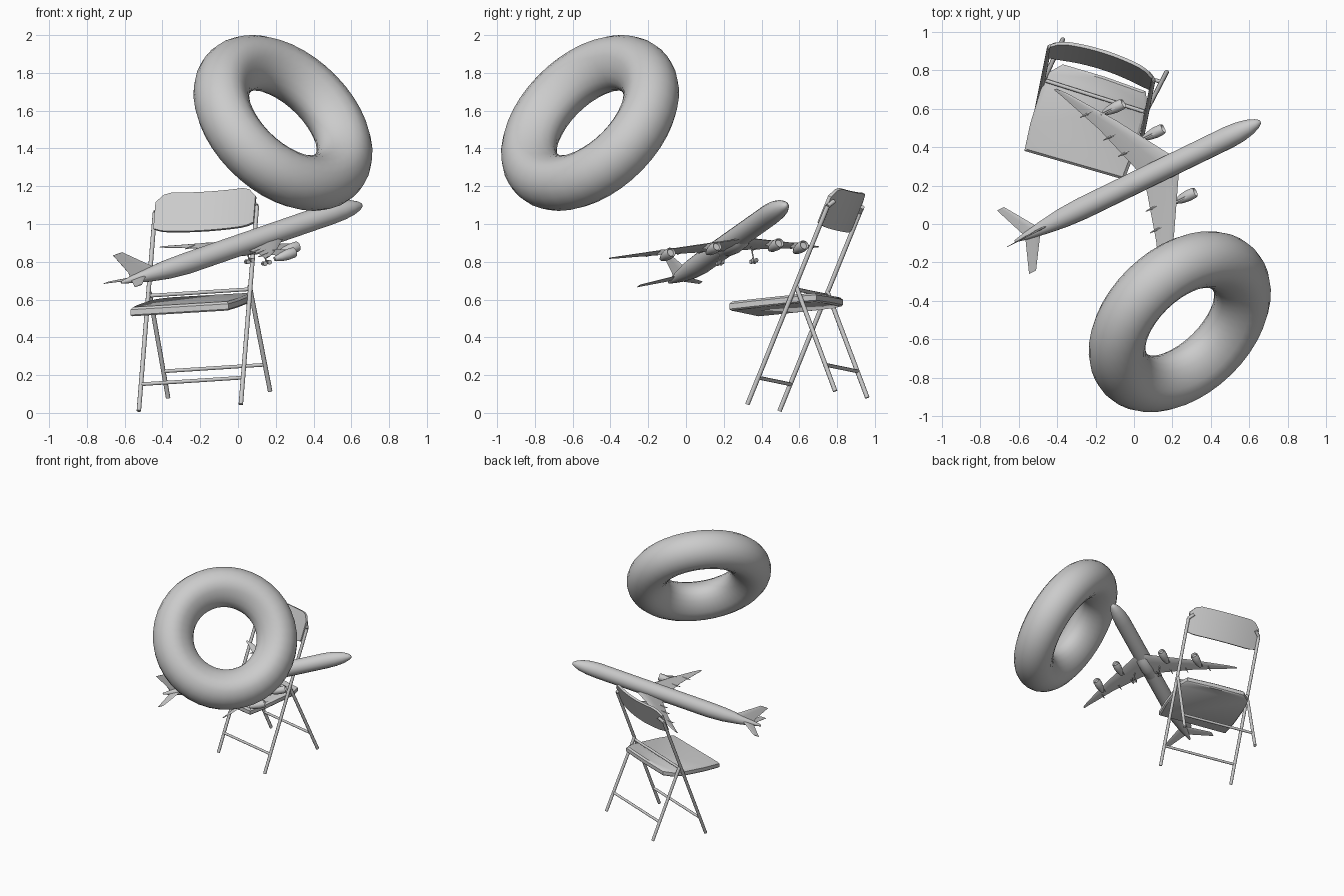
import bpy, bmesh, math
from mathutils import Vector as V, Matrix

if "Cube" in bpy.data.objects:
    bpy.data.objects.remove(bpy.data.objects["Cube"])

def finish(name, bm, smooth=True, angle=40):
    bmesh.ops.recalc_face_normals(bm, faces=bm.faces)
    me = bpy.data.meshes.new(name)
    bm.to_mesh(me)
    bm.free()
    ob = bpy.data.objects.new(name, me)
    bpy.context.collection.objects.link(ob)
    if smooth:
        bpy.ops.object.select_all(action='DESELECT')
        ob.select_set(True)
        bpy.context.view_layer.objects.active = ob
        bpy.ops.object.shade_smooth_by_angle(angle=math.radians(angle))
    return ob

def loft(name, rings, closed=False, smooth=True):
    """Skin a list of point rings; cap the ends unless closed in a loop."""
    bm = bmesh.new()
    vs = [[bm.verts.new(p) for p in r] for r in rings]
    pairs = list(zip(vs, vs[1:])) + ([(vs[-1], vs[0])] if closed else [])
    for a, b in pairs:
        for i in range(len(a)):
            j = (i + 1) % len(a)
            bm.faces.new((a[i], a[j], b[j], b[i]))
    if not closed:
        bm.faces.new(vs[0])
        bm.faces.new(vs[-1])
    return finish(name, bm, smooth)

def tube(name, p, q, r=0.012, n=10):
    p, q = V(p), V(q)
    rot = (q - p).to_track_quat('Z', 'Y')
    ring = [rot @ V((r * math.cos(2 * math.pi * i / n), r * math.sin(2 * math.pi * i / n), 0)) for i in range(n)]
    return loft(name, [[p + v for v in ring], [q + v for v in ring]])

# ---------- Swim ring: tube slightly pinched towards the hole ----------
R, r = 0.39, 0.152
rings = []
for i in range(40):
    a = 2 * math.pi * i / 40
    ring = []
    for k in range(20):
        t = 2 * math.pi * k / 20
        pinch = 1 - 0.22 * max(0, -math.cos(t))
        rad = R + r * math.cos(t)
        ring.append(V((rad * math.cos(a), rad * math.sin(a), r * math.sin(t) * pinch)))
    rings.append(ring)
swim = loft("ring_tube", rings, closed=True)
swim.rotation_mode = 'QUATERNION'
swim.rotation_quaternion = V((0.565, -0.575, 0.595)).to_track_quat('Z', 'Y')
swim.location = (0.238, -0.508, 1.535)

# ---------- Folding chair ----------
L = V((0.54, -0.17, 0.035))                       # left side to right side
foot, top = V((-0.525, 0.495, 0.01)), V((-0.44, 0.92, 1.06))
back_foot = V((-0.37, 0.96, 0.08))
pivot = foot.lerp(top, 0.60)
inset = L * 0.03
for k, side in enumerate(("left", "right")):
    o = L * k
    tube("chair_front_leg_" + side, foot + o, top + o)
    s = inset * (1 - 2 * k)
    tube("chair_back_leg_" + side, back_foot + o, pivot + o + s * 0.3)
tube("chair_front_bar", foot.lerp(top, 0.135), foot.lerp(top, 0.135) + L, 0.01)
tube("chair_back_bar", back_foot.lerp(pivot, 0.25), back_foot.lerp(pivot, 0.25) + L, 0.01)
tube("chair_seat_bar", pivot - V((0, 0.0, 0.02)), pivot + L - V((0, 0.0, 0.02)), 0.01)

# Seat: cut-corner outline on a tilted plane, softly rimmed
outline = [(-0.57, 0.38), (-0.05, 0.23), (0.0, 0.36), (0.07, 0.62), (0.06, 0.69), (-0.15, 0.765),
           (-0.37, 0.83), (-0.44, 0.79), (-0.485, 0.70), (-0.54, 0.52)]
mid = V((-0.25, 0.53))
def seat_ring(scale, dz):
    out = []
    for p in outline:
        x, y = mid + (V(p) - mid) * scale
        out.append(V((x, y, 0.575 + 0.084 * x + 0.082 * y + dz)))
    return out
loft("chair_seat", [seat_ring(0.97, -0.048), seat_ring(1, -0.04), seat_ring(1, -0.012), seat_ring(0.95, 0.0)])

# Backrest: bowed panel with rounded top corners
d = (top - foot).normalized()
back = d.cross(L.normalized()).normalized()
rings = []
for i in range(15):
    u = i / 14
    e = max(0, abs(2 * u - 1) - 0.72) / 0.28      # corner rounding near the sides
    lo, hi = 0.90 + 0.012 * e * e, 1.095 - 0.05 * e * e
    bow = back * (0.035 * (1 - (2 * u - 1) ** 2) - 0.012)
    base = foot + L * (0.01 + 0.98 * u) + bow
    w = back * 0.009
    a, b = base + (top - foot) * lo, base + (top - foot) * hi
    rings.append([a - w, b - w, b + w, a + w])
loft("chair_backrest", rings)
# Frame top bends round behind the backrest
for k, side in enumerate(("left", "right")):
    s = L * (1 - 2 * k)
    p = top + L * k
    tube("chair_frame_corner_" + side, p, p + d * 0.035 + s * 0.06 + back * 0.012)

# ---------- Airliner, built in its own frame: s forward, l left, h up ----------
ax = V((0.859, 0.418, 0.296)).normalized()
lat = V((-0.451, 0.891, 0.048))
lat = (lat - ax * lat.dot(ax)).normalized()
up = ax.cross(lat)
tail = V((-0.61, -0.085, 0.675))
def P(s, l, h):
    return tail + ax * s + lat * l + up * h

def body(name, stations, l=0, h=0, n=16):
    """Round body from (s, radius, height offset) stations."""
    return loft(name, [[P(s, l + rr * math.cos(2 * math.pi * i / n), h + dh + rr * math.sin(2 * math.pi * i / n))
                        for i in range(n)] for s, rr, dh in stations])

body("plane_fuselage", [(-0.005, 0.006, 0.018), (0.06, 0.02, 0.014), (0.16, 0.037, 0.008), (0.28, 0.052, 0.003),
                        (0.4, 0.058, 0), (1.28, 0.058, 0), (1.35, 0.053, -0.002), (1.41, 0.041, -0.005),
                        (1.45, 0.025, -0.008), (1.468, 0.012, -0.01), (1.473, 0.002, -0.01)])
body("plane_belly_fairing", [(0.66, 0.005, 0.02), (0.72, 0.04, 0), (0.8, 0.05, 0), (0.9, 0.048, 0), (1.0, 0.01, 0.02)], h=-0.022)

def aero(le, te, th):
    """Airfoil section points as (s, thickness offset)."""
    c = le - te
    return [(le, 0), (le - 0.12 * c, th), (le - 0.4 * c, th * 1.2), (te, 0.001),
            (te, -0.001), (le - 0.4 * c, -th * 0.7), (le - 0.12 * c, -th * 0.7)]

def wing(name, sections, sign):
    """Sections are (span, leading edge, trailing edge, height, thickness)."""
    loft(name, [[P(s, sign * l, h + t) for s, t in aero(le, te, th)] for l, le, te, h, th in sections])

for sign, side in ((1, "left"), (-1, "right")):
    wing("plane_wing_" + side, [(0.02, 0.965, 0.75, -0.04, 0.012), (0.075, 0.93, 0.74, -0.036, 0.011),
                                (0.33, 0.775, 0.668, -0.018, 0.006), (0.57, 0.61, 0.575, 0.002, 0.003),
                                (0.62, 0.568, 0.553, 0.008, 0.002)], sign)
    wing("plane_tailplane_" + side, [(0.0, 0.15, 0.055, 0.012, 0.005), (0.185, 0.022, -0.02, 0.006, 0.002)], sign)
    # Engines with pylons
    for num, (s, l, hh) in enumerate(((0.905, 0.185, -0.072), (0.778, 0.395, -0.055))):
        tag = "%s_%d" % (side, num + 1)
        body("plane_engine_" + tag, [(s + 0.045, 0.019, 0), (s + 0.06, 0.024, 0), (s + 0.05, 0.028, 0),
                                     (s + 0.01, 0.029, 0), (s - 0.03, 0.023, 0), (s - 0.065, 0.011, 0)],
             sign * l, hh, 12)
        loft("plane_pylon_" + tag, [[P(s + ds, sign * l + w, hh + dh) for ds, dh in
                                     ((0.03, 0.024), (-0.04, 0.012), (-0.1, 0.035), (-0.06, 0.05))]
                                    for w in (-0.004, 0.004)], smooth=False)
    # Main landing gear
    tube("plane_gear_strut_" + side, P(0.8, sign * 0.1, -0.04), P(0.8, sign * 0.1, -0.118), 0.004, 6)
    for ds in (-0.014, 0.014):
        for dl in (-0.01, 0.01):
            c = sign * 0.1 + dl
            tube("plane_wheel_" + side, P(0.8 + ds, c - 0.004, -0.118), P(0.8 + ds, c + 0.004, -0.118), 0.012, 10)
    # Small flap fairings under the wing
    for l, s in ((0.16, 0.715), (0.27, 0.685), (0.43, 0.632)):
        body("plane_flap_fairing_" + side, [(s + 0.05, 0.002, 0.004), (s + 0.02, 0.007, 0), (s - 0.025, 0.002, 0.002)],
             sign * l, -0.042 + 0.075 * l, 8)

# Tail fin
loft("plane_fin", [[P(s, t, h) for s, t in aero(le, te, 0.005 * k)]
                   for h, le, te, k in ((0.02, 0.23, 0.055, 1), (0.055, 0.185, 0.05, 1), (0.17, 0.045, -0.012, 0.4))])
